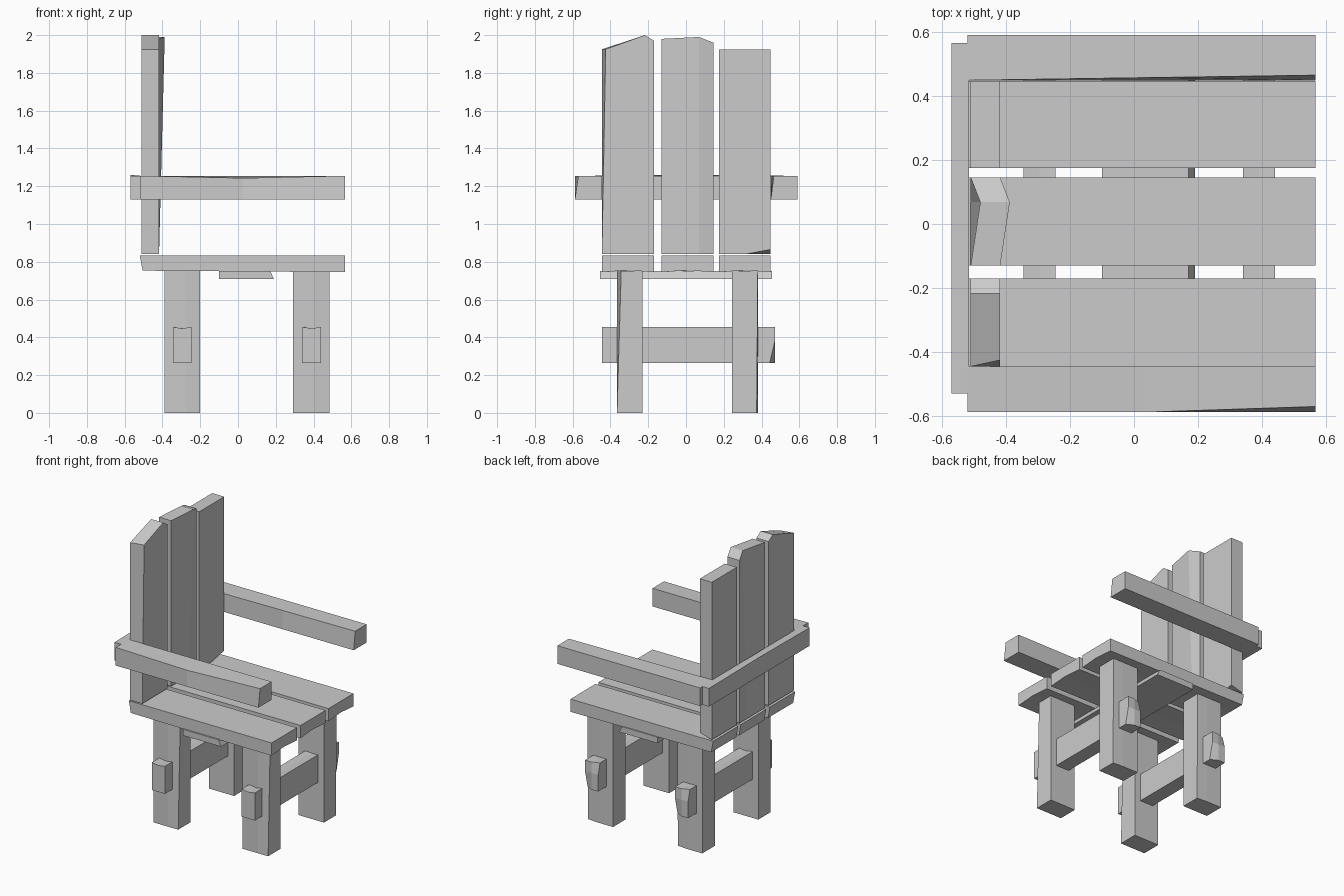
import bpy
import bmesh
from mathutils import Vector

if "Cube" in bpy.data.objects:
    bpy.data.objects.remove(bpy.data.objects["Cube"], do_unlink=True)

wood = bpy.data.materials.new("plain_grey")
wood.use_nodes = True
GREY = (0.6, 0.6, 0.6, 1)
wood.diffuse_color = GREY
wood.node_tree.nodes["Principled BSDF"].inputs["Base Color"].default_value = GREY


def plank(name, x, y, z, cuts=(), moves=()):
    """Rough-hewn box: cuts are (axis, fraction) loops; moves nudge the
    vertices at a fractional position (None matches any) by an offset."""
    low = Vector((x[0], y[0], z[0]))
    size = Vector((x[1], y[1], z[1])) - low
    bm = bmesh.new()
    bmesh.ops.create_cube(bm, size=1)
    for v in bm.verts:
        v.co += Vector((0.5, 0.5, 0.5))
    for axis, fraction in cuts:
        normal = Vector((0, 0, 0))
        normal[axis] = 1
        bmesh.ops.bisect_plane(bm, geom=bm.verts[:] + bm.edges[:] + bm.faces[:],
                               plane_co=normal * fraction, plane_no=normal)
    shift = {v: Vector((0, 0, 0)) for v in bm.verts}
    for where, offset in moves:
        for v in bm.verts:
            if all(w is None or abs(v.co[i] - w) < 0.01 for i, w in enumerate(where)):
                shift[v] += Vector(offset)
    for v in bm.verts:
        v.co = low + v.co * size + shift[v]
    bmesh.ops.recalc_face_normals(bm, faces=bm.faces)
    mesh = bpy.data.meshes.new(name)
    bm.to_mesh(mesh)
    bm.free()
    mesh.materials.append(wood)
    obj = bpy.data.objects.new(name, mesh)
    bpy.context.collection.objects.link(obj)
    return obj


ROWS = {"right": (-0.445, -0.17), "middle": (-0.13, 0.145), "left": (0.175, 0.447)}

# Seat boards, slightly undercut at the rear
for side, span in ROWS.items():
    plank("seat_board_" + side, (-0.52, 0.567), span, (0.745, 0.833), [(1, 0.5)],
          [((0, None, 0), (0.015, 0, 0.008)), ((1, 0.5, 0), (0, 0, 0.01))])

# Backrest boards with uneven tops
BACK_X, BACK_Z = (-0.51, -0.418), (0.84, 2.0)
plank("back_board_right", BACK_X, ROWS["right"], BACK_Z, [(1, 0.83)],
      [((None, 0, 1), (0, 0, -0.075)), ((None, 1, 1), (0, 0, -0.03)),
       ((1, 0, 1), (0, 0.02, 0))])
plank("back_board_middle", BACK_X, ROWS["middle"], BACK_Z, [(1, 0.72)],
      [((None, 0, 1), (0, 0, -0.02)), ((None, 0.72, 1), (0.03, 0, -0.01)),
       ((None, 1, 1), (0, 0, -0.04))])
plank("back_board_left", BACK_X, ROWS["left"], BACK_Z, [(1, 0.5)],
      [((None, None, 1), (0, 0, -0.075)), ((1, 1, 0), (0, 0, 0.025))])

# Armrests and the rail joining them behind the back
plank("armrest_right", (-0.52, 0.567), (-0.588, -0.445), (1.13, 1.255), [(0, 0.5)],
      [((1, 0, 1), (0, 0.018, 0)), ((0.5, 0, 1), (0, 0, -0.012))])
plank("armrest_left", (-0.52, 0.567), (0.449, 0.59), (1.13, 1.255), [(0, 0.5)],
      [((1, 0, 1), (0, 0.016, 0)), ((0.5, 0, 1), (0, 0.008, 0))])
plank("back_rail", (-0.57, -0.515), (-0.53, 0.565), (1.13, 1.255), [(1, 0.5)],
      [((0, 0.5, 1), (0, 0, 0.005))])

# Legs with a stretcher through each pair
for end, leg_x, bar_x in (("rear", (-0.39, -0.2), (-0.345, -0.245)),
                          ("front", (0.29, 0.485), (0.34, 0.44))):
    plank(end + "_leg_right", leg_x, (-0.365, -0.23), (0, 0.75), [(0, 0.6)],
          [((1, 0, 1), (0, 0.022, 0))])
    plank(end + "_leg_left", leg_x, (0.243, 0.38), (0, 0.75), [(0, 0.6)],
          [((1, 1, 0), (0, -0.006, 0))])
    plank(end + "_stretcher", bar_x, (-0.445, 0.47), (0.265, 0.455), [(2, 0.6), (0, 0.5)],
          [((1, 1, 0), (0, -0.027, 0)), ((0, 1, 1), (0, -0.02, 0)),
           ((0.5, 0, 1), (0, 0, -0.008))])

# Batten under the seat
plank("seat_batten", (-0.1, 0.19), (-0.455, 0.455), (0.71, 0.752), [(1, 0.5)],
      [((1, None, 1), (-0.02, 0, 0))])
